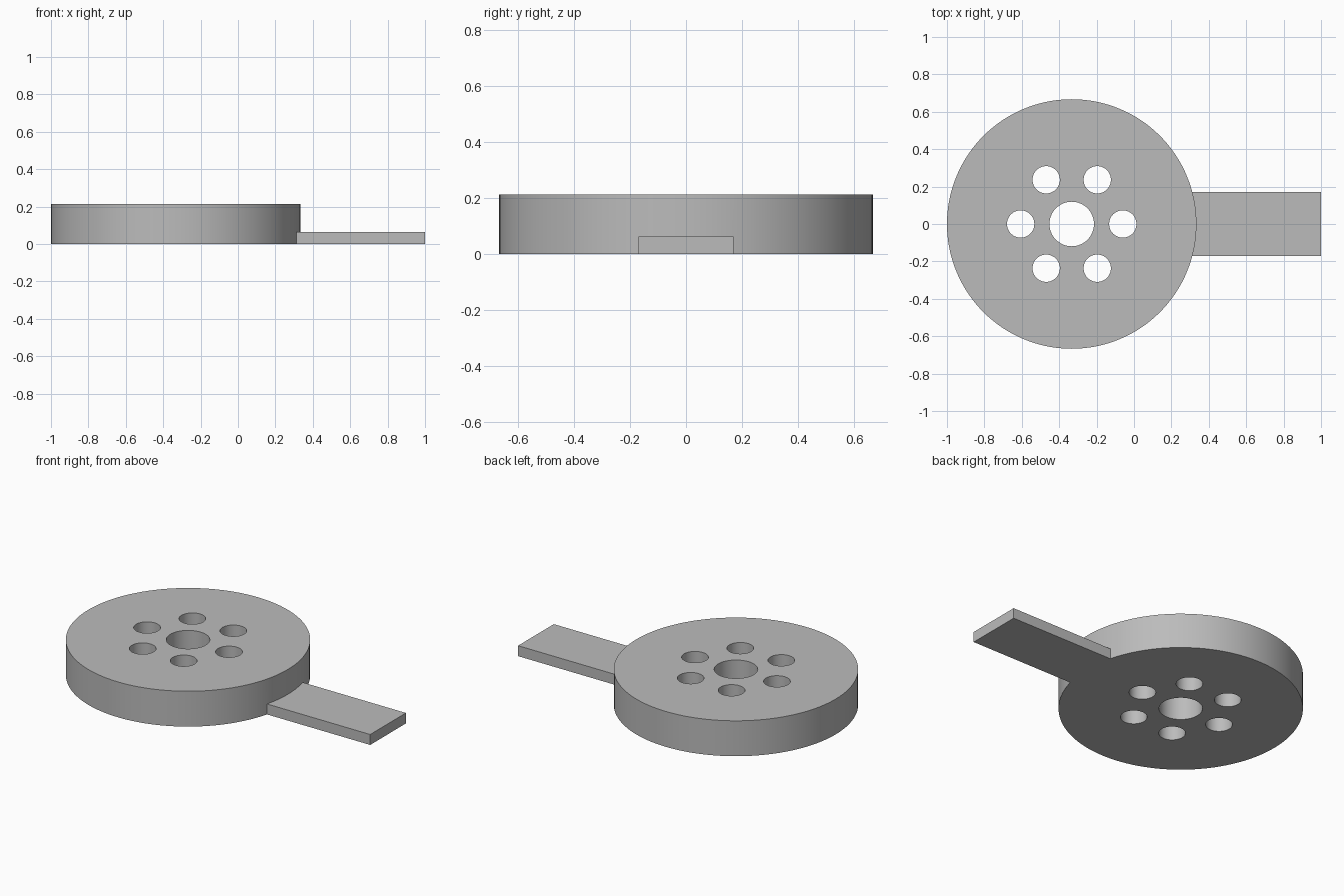
import bpy
from math import cos, sin, radians

if "Cube" in bpy.data.objects:
    bpy.data.objects.remove(bpy.data.objects["Cube"])

CX, RADIUS, HEIGHT = -0.333, 0.667, 0.213
ARM_WIDTH, ARM_HEIGHT, ARM_START = 0.34, 0.063, 0.2

grey = bpy.data.materials.new("plain_grey")
grey.use_nodes = True
colour = (0.5, 0.5, 0.5, 1)
grey.diffuse_color = colour
grey.node_tree.nodes["Principled BSDF"].inputs["Base Color"].default_value = colour


def cylinder(name, x, y, z, radius, depth, sides):
    bpy.ops.mesh.primitive_cylinder_add(
        vertices=sides, radius=radius, depth=depth, location=(x, y, z))
    obj = bpy.context.object
    obj.name = name
    return obj


def combine(target, other, operation):
    """Apply a boolean and discard the helper."""
    mod = target.modifiers.new(operation.lower(), "BOOLEAN")
    mod.operation = operation
    mod.solver = "EXACT"
    mod.object = other
    bpy.context.view_layer.objects.active = target
    bpy.ops.object.modifier_apply(modifier=mod.name)
    bpy.data.objects.remove(other)


# Round plate
disc = cylinder("disc_with_arm", CX, 0, HEIGHT / 2, RADIUS, HEIGHT, 128)

# Flat arm, joined into the plate
bpy.ops.mesh.primitive_cube_add(
    size=1, location=((ARM_START + 1) / 2, 0, ARM_HEIGHT / 2))
arm = bpy.context.object
arm.name = "arm"
arm.scale = (1 - ARM_START, ARM_WIDTH, ARM_HEIGHT)
bpy.ops.object.transform_apply(location=False, rotation=False, scale=True)
combine(disc, arm, "UNION")

# Centre bore and ring of six bolt holes
holes = [(CX, 0, 0.119)]
for i in range(6):
    a = radians(60 * i)
    holes.append((CX + 0.273 * cos(a), 0.273 * sin(a), 0.073))
for x, y, radius in holes:
    cutter = cylinder("hole_cutter", x, y, HEIGHT / 2, radius, HEIGHT * 2, 64)
    cutter.hide_render = True
    combine(disc, cutter, "DIFFERENCE")

# Material and shading
disc.data.materials.clear()
disc.data.materials.append(grey)
bpy.ops.object.select_all(action="DESELECT")
disc.select_set(True)
bpy.context.view_layer.objects.active = disc
bpy.ops.object.shade_smooth_by_angle(angle=radians(30))
